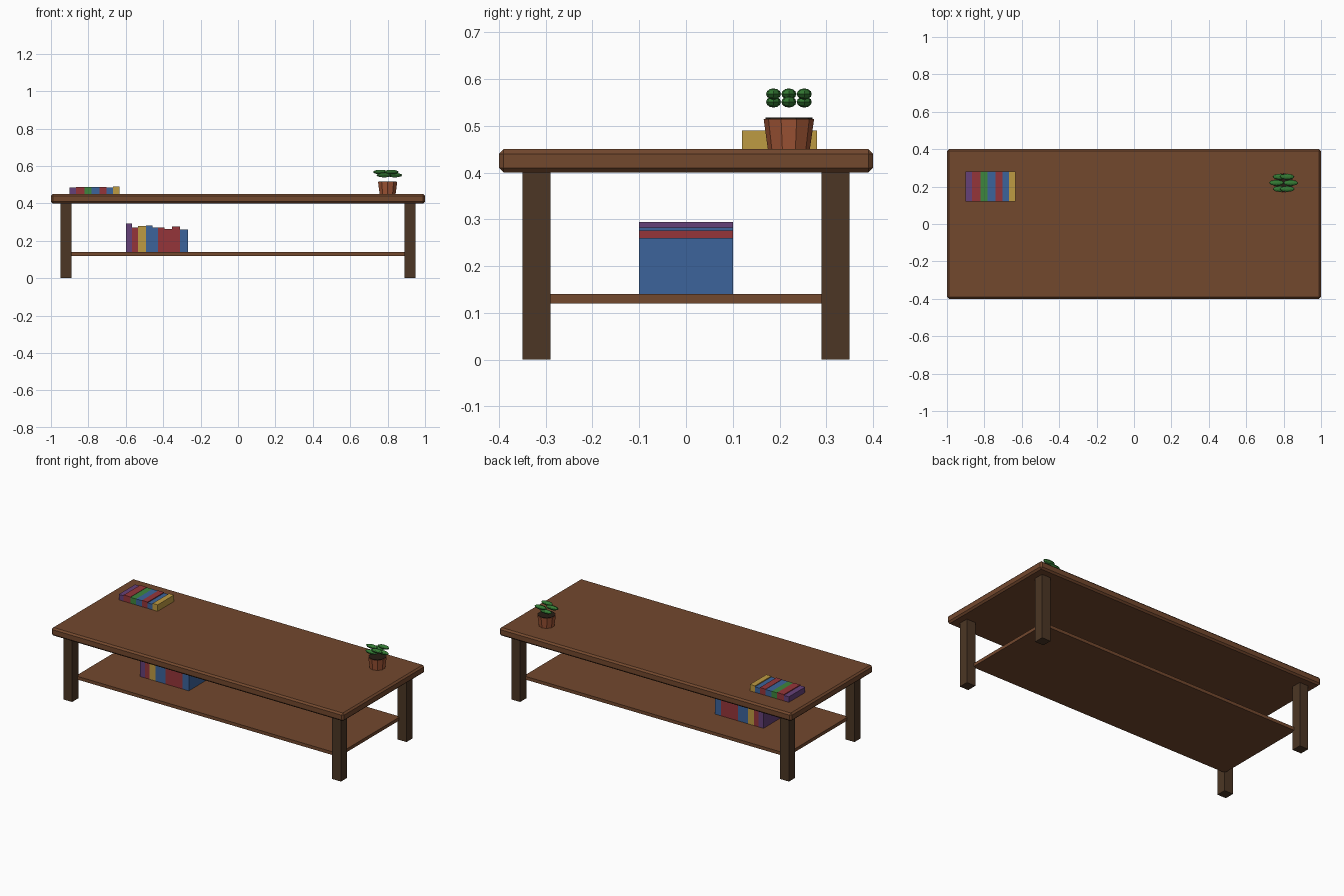
import bpy, bmesh, math
from mathutils import Matrix

if "Cube" in bpy.data.objects:
    bpy.data.objects.remove(bpy.data.objects["Cube"])


def mat(name, r, g, b):
    m = bpy.data.materials.new(name)
    m.diffuse_color = (r, g, b, 1)
    m.use_nodes = True
    m.node_tree.nodes["Principled BSDF"].inputs["Base Color"].default_value = m.diffuse_color
    return m


WOOD = mat("brown wood", 0.171, 0.065, 0.027)
DARK = mat("dark wood", 0.072, 0.037, 0.018)
SOIL = mat("soil", 0.021, 0.012, 0.007)
POT = mat("terracotta", 0.352, 0.091, 0.036)
LEAF = mat("leaf green", 0.034, 0.195, 0.034)
BOOK = {
    "purple": mat("book purple", 0.13, 0.053, 0.19),
    "red": mat("book red", 0.30, 0.036, 0.042),
    "green": mat("book green", 0.048, 0.24, 0.048),
    "blue": mat("book blue", 0.045, 0.127, 0.328),
    "yellow": mat("book yellow", 0.515, 0.328, 0.055),
}


def finish(name, bm, material):
    me = bpy.data.meshes.new(name)
    bm.to_mesh(me)
    bm.free()
    me.materials.append(material)
    ob = bpy.data.objects.new(name, me)
    bpy.context.collection.objects.link(ob)
    return ob


def box(name, lo, hi, material):
    bm = bmesh.new()
    size = [b - a for a, b in zip(lo, hi)]
    mid = [(a + b) / 2 for a, b in zip(lo, hi)]
    bmesh.ops.create_cube(bm, size=1, matrix=Matrix.Translation(mid) @ Matrix.Diagonal((*size, 1)))
    return finish(name, bm, material)


def cone(name, r1, r2, z0, z1, x, y, material):
    bm = bmesh.new()
    bmesh.ops.create_cone(bm, cap_ends=True, segments=10, radius1=r1, radius2=r2, depth=z1 - z0,
                          matrix=Matrix.Translation((x, y, (z0 + z1) / 2)) @ Matrix.Rotation(math.pi / 2, 4, 'Z'))
    # make sure one corner points along +y
    top = max(bm.verts, key=lambda v: v.co.y)
    a = math.atan2(top.co.y - y, top.co.x - x)
    bmesh.ops.rotate(bm, verts=bm.verts, cent=(x, y, 0), matrix=Matrix.Rotation(math.pi / 2 - a, 3, 'Z'))
    return finish(name, bm, material)


# Table top with chamfered edges
top = box("table_top", (-1, -0.4, 0.40), (1, 0.4, 0.45), WOOD)
bev = top.modifiers.new("chamfer", 'BEVEL')
bev.width = 0.01
bev.segments = 1

# Lower shelf
box("shelf", (-0.9, -0.3, 0.12), (0.9, 0.3, 0.14), WOOD)

# Four legs
for sx, side in ((-1, "left"), (1, "right")):
    for sy, end in ((-1, "front"), (1, "back")):
        x, y = sx * 0.92, sy * 0.32
        box(f"{end}_{side}_leg", (x - 0.03, y - 0.03, 0), (x + 0.03, y + 0.03, 0.4), DARK)


# Rows of books: (colour, right edge, top)
def book_row(name, x, y0, y1, z, books):
    for i, (col, x1, top_z) in enumerate(books):
        box(f"{name}_{i + 1}", (x, y0, z), (x1, y1, top_z), BOOK[col])
        x = x1


book_row("top_book", -0.90, 0.12, 0.28, 0.45, [
    ("purple", -0.866, 0.484), ("red", -0.82, 0.489), ("green", -0.782, 0.487),
    ("blue", -0.741, 0.487), ("red", -0.702, 0.489), ("blue", -0.668, 0.484),
    ("yellow", -0.634, 0.49)])
book_row("shelf_book", -0.60, -0.1, 0.1, 0.14, [
    ("purple", -0.566, 0.294), ("red", -0.534, 0.272), ("yellow", -0.493, 0.278),
    ("blue", -0.456, 0.283), ("blue", -0.427, 0.27), ("red", -0.392, 0.272),
    ("red", -0.354, 0.262), ("red", -0.31, 0.276), ("blue", -0.267, 0.26)])

# Plant pot and soil
PX, PY = 0.8, 0.22
cone("plant_pot", 0.045, 0.054, 0.45, 0.515, PX, PY, POT)
cone("soil", 0.05, 0.05, 0.512, 0.518, PX, PY, SOIL)

# Six flat leaves in a ring at alternating heights
for i in range(6):
    a = i * math.pi / 3
    pos = (PX + 0.038 * math.cos(a), PY + 0.038 * math.sin(a), 0.568 if i % 2 else 0.551)
    bm = bmesh.new()
    bmesh.ops.create_uvsphere(bm, u_segments=8, v_segments=6, radius=0.04,
                              matrix=Matrix.Translation(pos) @ Matrix.Diagonal((1, 0.4, 0.3, 1)))
    finish(f"leaf_{i + 1}", bm, LEAF)
